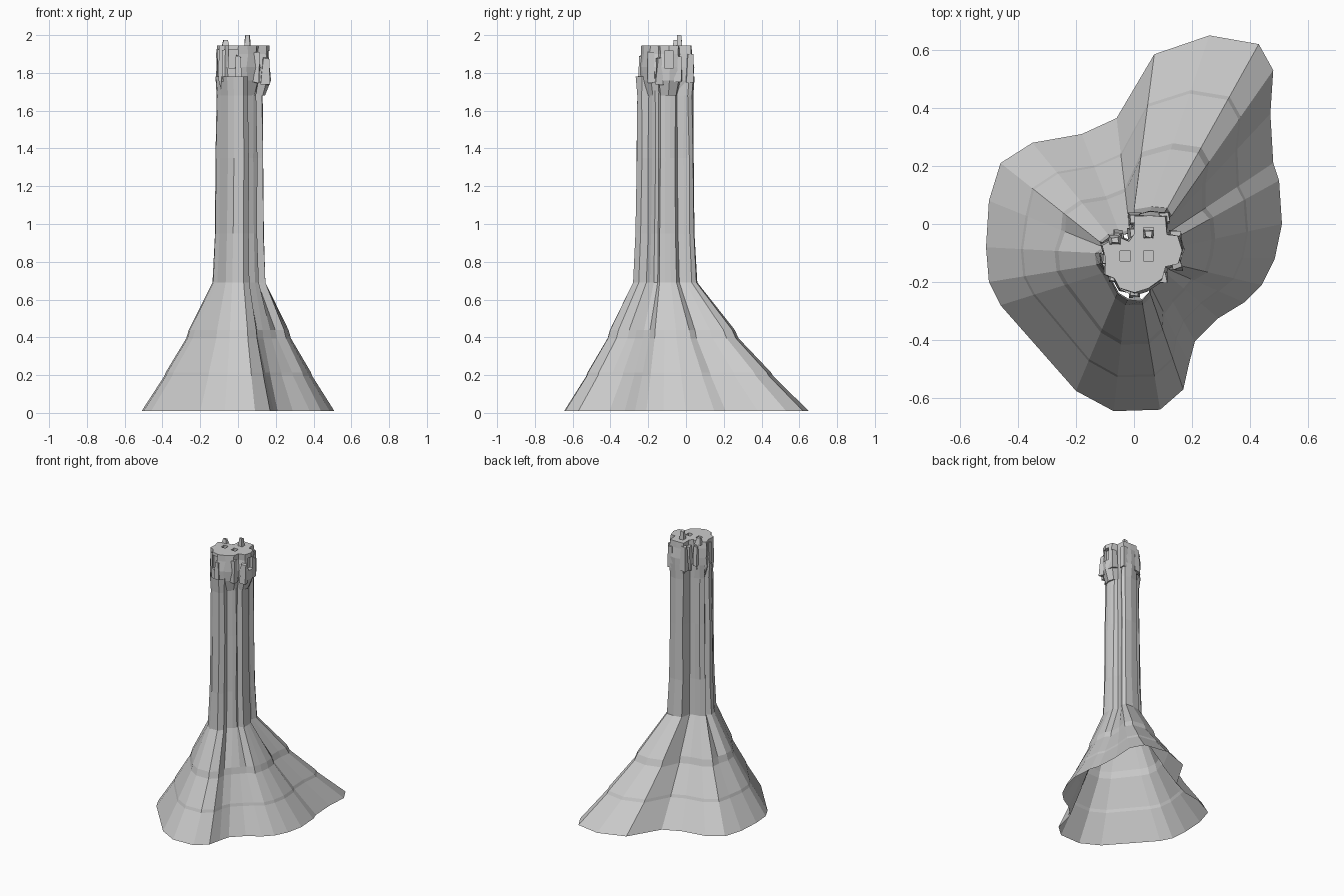
import bpy, bmesh, random
from mathutils import Vector

if "Cube" in bpy.data.objects:
    bpy.data.objects.remove(bpy.data.objects["Cube"])

random.seed(4)
C = Vector((0.02, -0.11))

# Footprint of the skirt and the fluted column outline it tapers into
BASE = [(.51, 0), (.50, .15), (.48, .21), (.47, .38), (.48, .53), (.43, .62), (.26, .65),
        (.07, .585), (-.06, .365), (-.18, .31), (-.35, .28), (-.46, .21), (-.50, .08),
        (-.51, -.08), (-.50, -.20), (-.46, -.28), (-.20, -.575), (-.07, -.645), (.09, -.64),
        (.17, -.57), (.19, -.48), (.21, -.405), (.29, -.325), (.38, -.27), (.44, -.21), (.485, -.12)]
NECK = [(.145, -.08), (.14, -.05), (.11, -.035), (.115, 0), (.13, .03), (.115, .055), (.06, .06),
        (0, .05), (-.015, -.02), (-.05, -.03), (-.09, -.035), (-.12, -.06), (-.105, -.08),
        (-.135, -.10), (-.13, -.14), (-.11, -.17), (-.065, -.255), (-.03, -.28), (.03, -.28),
        (.06, -.25), (.055, -.21), (.09, -.19), (.11, -.17), (.105, -.15), (.145, -.14), (.145, -.11)]
# Ragged outline of the summit
HEAD = [(0, .03), (.06, .035), (.11, .03), (.115, -.035), (.155, -.04), (.17, -.09), (.155, -.14),
        (.11, -.15), (.10, -.19), (.05, -.225), (0, -.24), (-.05, -.225), (-.07, -.19), (-.105, -.175),
        (-.10, -.12), (-.115, -.075), (-.06, -.04), (-.02, -.06), (0, -.03)]


def loft(name, rings, capped=False):
    bm = bmesh.new()
    rows = [[bm.verts.new(p) for p in ring] for ring in rings]
    n = len(rows[0])
    for a, b in zip(rows, rows[1:]):
        for i in range(n):
            j = (i + 1) % n
            bm.faces.new((a[i], a[j], b[j], b[i]))
    if capped:
        bm.faces.new(rows[-1])
        bm.faces.new(rows[0][::-1])
    bm.normal_update()
    return finish(name, bm)


def finish(name, bm):
    me = bpy.data.meshes.new(name)
    bm.to_mesh(me)
    bm.free()
    ob = bpy.data.objects.new(name, me)
    bpy.context.collection.objects.link(ob)
    return ob


def ring(points, z, s=1, jitter=0, shift=(0, 0)):
    out = []
    for p in points:
        q = C + (Vector(p) - C) * s + Vector(shift)
        out.append((q.x + random.uniform(-jitter, jitter),
                    q.y + random.uniform(-jitter, jitter), z))
    return out


def box(name, x, y, z, sx, sy, sz, taper=1, jitter=0):
    bm = bmesh.new()
    bmesh.ops.create_cube(bm, size=1)
    for v in bm.verts:
        k = taper if v.co.z > 0 else 1
        v.co = Vector((x + v.co.x * sx * k, y + v.co.y * sy * k, z + v.co.z * sz))
        v.co += Vector([random.uniform(-jitter, jitter) for _ in range(3)])
    return finish(name, bm)


# Flared skirt with two ledges, open underneath
skirt = []
for z, t in [(.01, 0), (.195, .32), (.215, .34), (.395, .63), (.44, .665), (.69, 1)]:
    skirt.append([(*Vector(a).lerp(Vector(b), t), z) for a, b in zip(BASE, NECK)])
loft("rock_skirt", skirt)

# Tall fluted column
loft("rock_column", [ring(NECK, .69), ring(NECK, .95, .92, .002), ring(NECK, 1.35, .89, .003),
                     ring(NECK, 1.68, .87, .003), ring(NECK, 1.78, .9, .004)])

# Broken summit
head = loft("summit", [ring(HEAD, 1.68, .82), ring(HEAD, 1.76, 1, .006), ring(HEAD, 1.83, 1.02, .007),
                       ring(HEAD, 1.9, 1.0, .006), ring(HEAD, 1.945, .97, .002)], True)

# Square shafts in the top and recesses in the sides
cuts = [(-.03, -.11, 1.94, .035, .035, .1), (.05, -.11, 1.94, .035, .035, .1),
        (.05, -.03, 1.94, .035, .035, .1), (-.025, -.23, 1.875, .05, .05, .1),
        (.16, -.09, 1.87, .04, .05, .09)]
for i, c in enumerate(cuts):
    cutter = box(f"recess_cutter_{i}", *c)
    cutter.hide_render = True
    cutter.hide_set(True)
    m = head.modifiers.new("recess", 'BOOLEAN')
    m.operation, m.solver, m.object = 'DIFFERENCE', 'EXACT', cutter

# Loose crags hanging around the summit
for i, p in enumerate(HEAD[::2]):
    q = C + (Vector(p) - C) * .93
    box(f"crag_{i}", q.x, q.y, random.uniform(1.79, 1.85), .04, .04,
        random.uniform(.12, .18), .75, .006)

# Two small spikes on the rim
box("spike_tall", .05, -.035, 1.96, .036, .034, .08, .6, .003)
box("spike_short", -.065, -.055, 1.95, .045, .035, .05, .5, .003)
